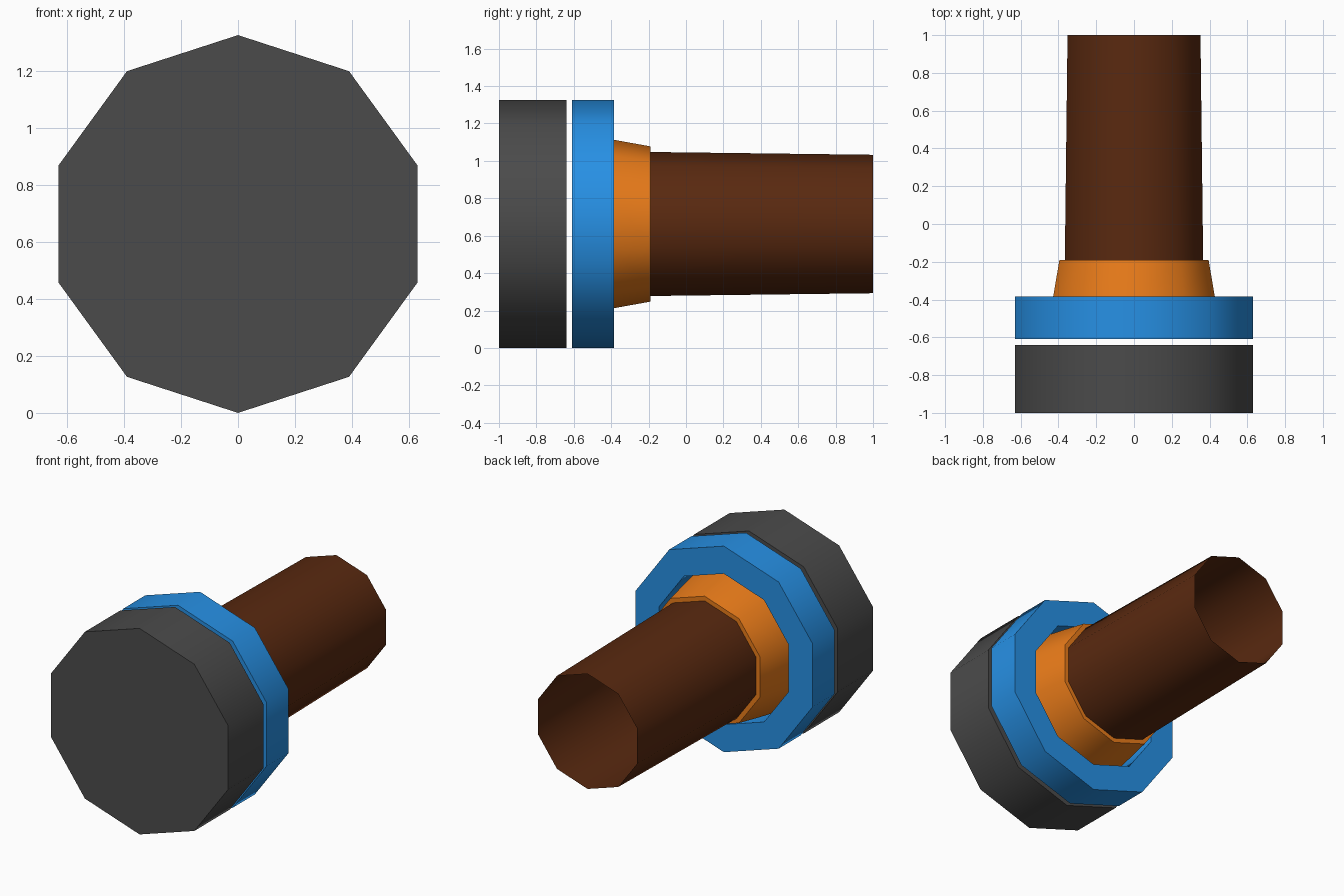
import bpy, bmesh
from math import sin, cos, pi, radians

if "Cube" in bpy.data.objects:
    bpy.data.objects.remove(bpy.data.objects["Cube"])

SIDES = 10
R = 0.6625          # outer radius, also the height of the axis


def lathe(name, profile, color, closed=False):
    """Spin (radius, y) points round the y axis; radius 0 ends become flat caps."""
    bm = bmesh.new()
    rings = []
    for r, y in profile:
        rings.append([bm.verts.new((r * sin(2 * pi * i / SIDES), y,
                                    R + r * cos(2 * pi * i / SIDES)))
                      for i in range(SIDES)] if r > 0 else None)
    pairs = list(zip(rings, rings[1:]))
    if closed:
        pairs.append((rings[-1], rings[0]))
    for a, b in pairs:
        if a is None or b is None:
            bm.faces.new(b or a)
            continue
        for i in range(SIDES):
            j = (i + 1) % SIDES
            bm.faces.new((a[i], a[j], b[j], b[i]))
    bmesh.ops.recalc_face_normals(bm, faces=bm.faces)
    me = bpy.data.meshes.new(name)
    bm.to_mesh(me)
    bm.free()
    ob = bpy.data.objects.new(name, me)
    bpy.context.collection.objects.link(ob)
    mat = bpy.data.materials.new(name + "_color")
    mat.diffuse_color = (*color, 1)
    mat.use_nodes = True
    mat.node_tree.nodes["Principled BSDF"].inputs["Base Color"].default_value = mat.diffuse_color
    me.materials.append(mat)
    bpy.ops.object.select_all(action='DESELECT')
    ob.select_set(True)
    bpy.context.view_layer.objects.active = ob
    bpy.ops.object.shade_smooth_by_angle(angle=radians(40))
    return ob


# Solid front disc
lathe("front_cap", [(0, -1), (R, -1), (R, -0.64), (0, -0.64)], (0.07, 0.07, 0.07))

# Loose ring with a through hole
lathe("blue_ring", [(R, -0.61), (R, -0.385), (0.485, -0.385), (0.485, -0.61)],
      (0.02, 0.28, 0.78), closed=True)

# Tapered collar, stepping in to the tube
lathe("collar", [(0.485, -0.6), (0.45, -0.385), (0.415, -0.19), (0.385, -0.19)],
      (0.82, 0.2, 0.01))

# Open tapered tube
lathe("tube", [(0.385, -0.19), (0.37, 1.0)], (0.1, 0.022, 0.005))
